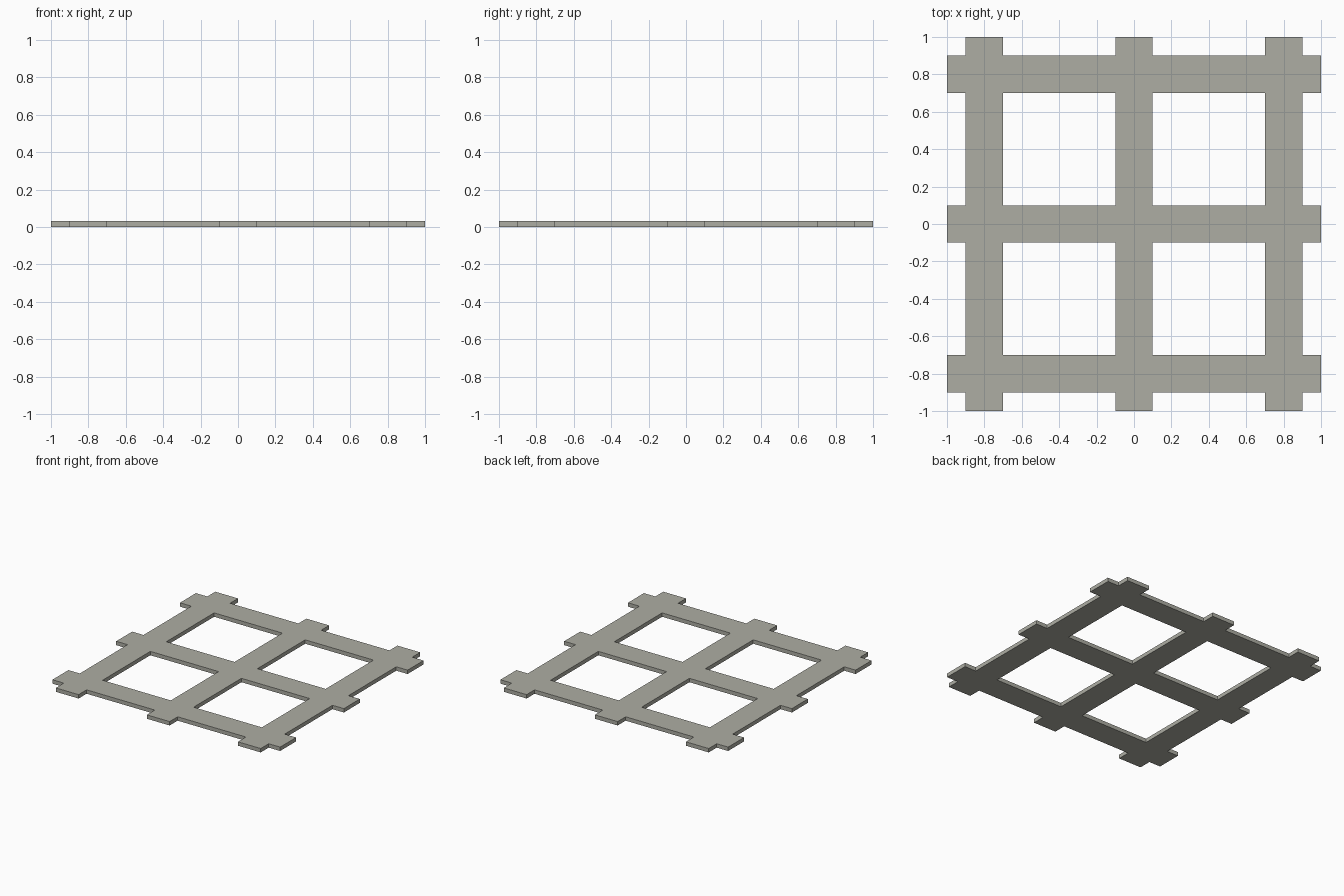
import bpy, bmesh

if "Cube" in bpy.data.objects:
    bpy.data.objects.remove(bpy.data.objects["Cube"])

THICK = 0.031
cuts = [-1, -0.9, -0.7, -0.1, 0.1, 0.7, 0.9, 1]
bars = {1, 3, 5}  # intervals between cuts that are covered by a bar

bm = bmesh.new()

# Flat lattice: fill every cell that lies on a bar in either direction
grid = {}
def vert(i, j):
    if (i, j) not in grid:
        grid[i, j] = bm.verts.new((cuts[i], cuts[j], 0))
    return grid[i, j]

for i in range(7):
    for j in range(7):
        if i in bars or j in bars:
            bm.faces.new([vert(i, j), vert(i + 1, j), vert(i + 1, j + 1), vert(i, j + 1)])

# Thickness: raise a copy of the sheet, keeping the bottom
res = bmesh.ops.extrude_face_region(bm, geom=bm.faces[:], use_keep_orig=True)
top = [g for g in res["geom"] if isinstance(g, bmesh.types.BMVert)]
bmesh.ops.translate(bm, verts=top, vec=(0, 0, THICK))
bmesh.ops.recalc_face_normals(bm, faces=bm.faces[:])

mesh = bpy.data.meshes.new("lattice_panel")
bm.to_mesh(mesh)
bm.free()
obj = bpy.data.objects.new("lattice_panel", mesh)
bpy.context.collection.objects.link(obj)

# Warm dark grey
mat = bpy.data.materials.new("warm_grey")
mat.diffuse_color = (0.42, 0.42, 0.37, 1)
mat.use_nodes = True
mat.node_tree.nodes["Principled BSDF"].inputs["Base Color"].default_value = mat.diffuse_color
mesh.materials.append(mat)
